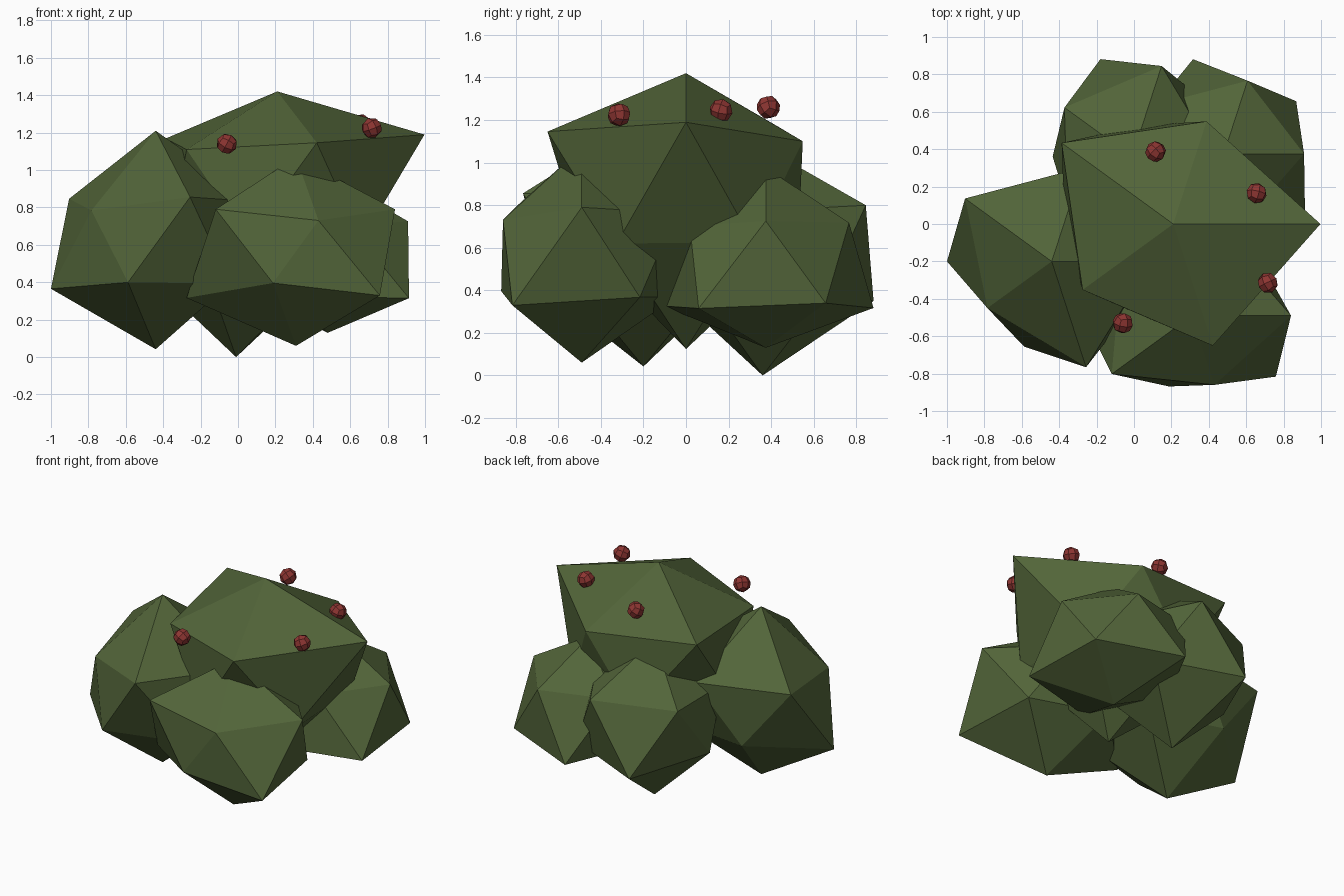
import bpy, bmesh, math
from mathutils import Vector, Euler

if "Cube" in bpy.data.objects:
    bpy.data.objects.remove(bpy.data.objects["Cube"])


def material(name, rgb):
    m = bpy.data.materials.new(name)
    m.diffuse_color = (*rgb, 1)
    m.use_nodes = True
    m.node_tree.nodes["Principled BSDF"].inputs["Base Color"].default_value = m.diffuse_color
    return m


LEAF = material("leaf green", (0.085, 0.130, 0.041))
BERRY = material("berry red", (0.27, 0.036, 0.032))
FLATTEN = 0.85


def finish(bm, name, mat, location):
    bmesh.ops.recalc_face_normals(bm, faces=bm.faces)
    mesh = bpy.data.meshes.new(name)
    bm.to_mesh(mesh)
    bm.free()
    mesh.materials.append(mat)
    obj = bpy.data.objects.new(name, mesh)
    obj.location = location
    bpy.context.collection.objects.link(obj)


def clump(name, centre, bottom, lower, upper, top):
    """Irregular icosahedron; each corner has its own radius.
    lower ring starts at 36 degrees, upper ring at 0, both anticlockwise."""
    bm = bmesh.new()

    def ring(radii, start, z):
        out = []
        for i, r in enumerate(radii):
            a = math.radians(start + 72 * i)
            out.append(bm.verts.new((0.8944 * r * math.cos(a),
                                     0.8944 * r * math.sin(a),
                                     z * r * FLATTEN)))
        return out

    b = bm.verts.new((0, 0, -bottom * FLATTEN))
    t = bm.verts.new((0, 0, top * FLATTEN))
    lo, up = ring(lower, 36, -0.4472), ring(upper, 0, 0.4472)
    for i in range(5):
        j = (i + 1) % 5
        bm.faces.new((b, lo[j], lo[i]))
        bm.faces.new((lo[i], up[j], up[i]))
        bm.faces.new((lo[i], lo[j], up[j]))
        bm.faces.new((up[i], up[j], t))
    finish(bm, name, LEAF, centre)


# Leaf clumps
clump("top_clump", (0.21, 0, 0.855), 0.86,
      (0.60, 0.62, 0.65, 0.58, 0.62), (0.88, 0.645, 0.825, 0.67, 0.765), 0.665)
clump("front_clump", (0.31, -0.49, 0.565), 0.594,
      (0.52, 0.52, 0.654, 0.445, 0.62), (0.592, 0.52, 0.52, 0.593, 0.435), 0.594)
clump("left_clump", (-0.44, -0.20, 0.603), 0.66,
      (0.55, 0.47, 0.626, 0.535, 0.55), (0.60, 0.59, 0.64, 0.475, 0.665), 0.714)
clump("back_clump", (-0.01, 0.36, 0.583), 0.686,
      (0.55, 0.613, 0.475, 0.50, 0.52), (0.50, 0.57, 0.50, 0.48, 0.50), 0.58)
clump("back_right_clump", (0.48, 0.375, 0.543), 0.486,
      (0.535, 0.595, 0.50, 0.57, 0.60), (0.48, 0.46, 0.50, 0.50, 0.42), 0.51)

# Faceted berries
spots = [(-0.06, -0.53, 1.14), (0.715, -0.315, 1.225),
         (0.655, 0.165, 1.245), (0.115, 0.387, 1.26)]
for n, spot in enumerate(spots):
    bm = bmesh.new()
    bmesh.ops.create_cube(bm, size=1)
    bmesh.ops.subdivide_edges(bm, edges=bm.edges[:], cuts=1, use_grid_fill=True)
    turn = Euler((0.4 + n, 0.5 + 0.7 * n, 0.3 * n)).to_matrix()
    for v in bm.verts:
        v.co = turn @ (v.co.normalized() * 0.056)
    finish(bm, f"berry_{n + 1}", BERRY, spot)
